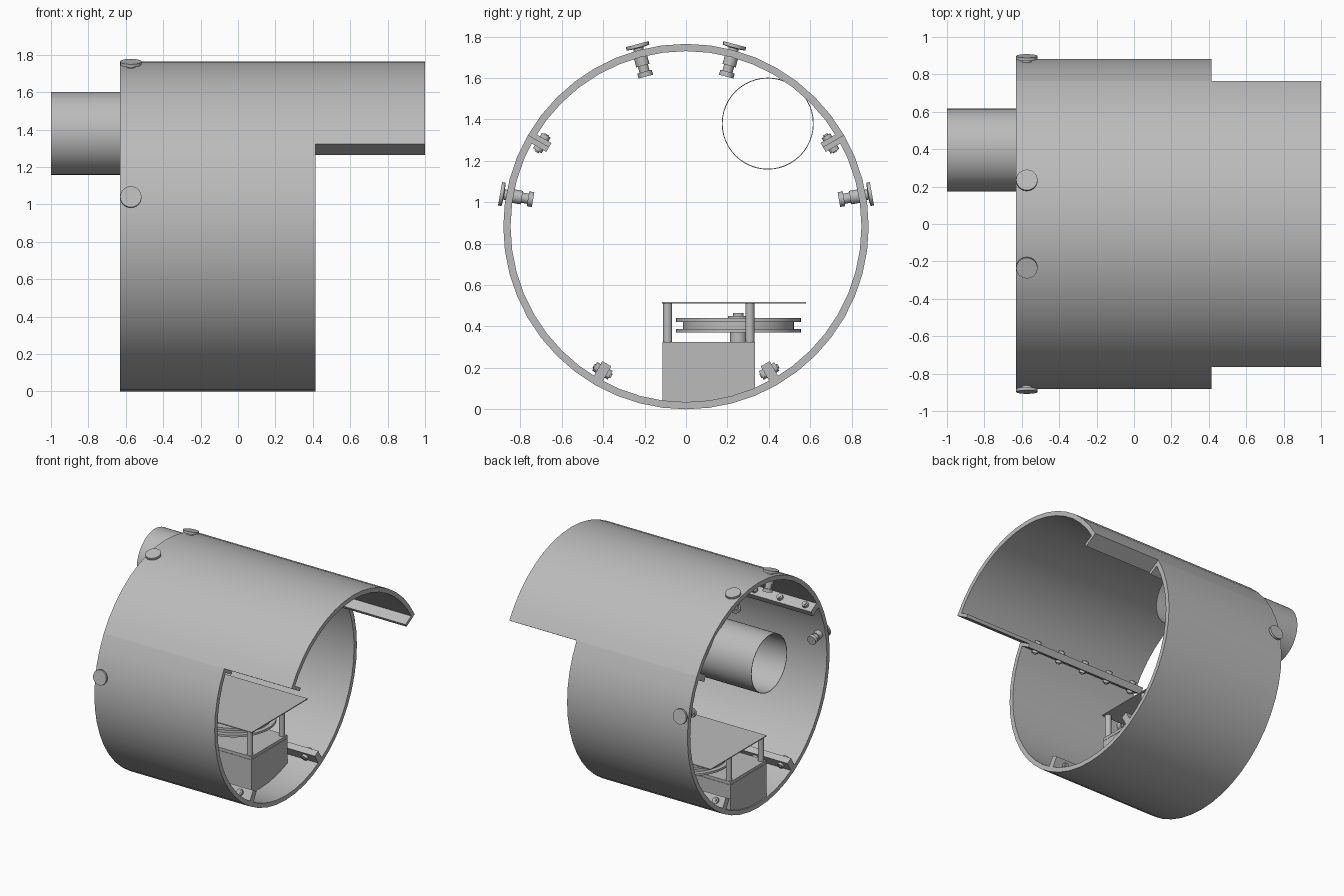
import bpy, bmesh, math
from mathutils import Vector

cube = bpy.data.objects.get("Cube")
if cube:
    bpy.data.objects.remove(cube)

grey = bpy.data.materials.new("plain grey")
grey.use_nodes = True
COLOUR = (0.5, 0.5, 0.5, 1)
grey.diffuse_color = COLOUR
grey.node_tree.nodes["Principled BSDF"].inputs["Base Color"].default_value = COLOUR

R_OUT, R_IN = 0.8825, 0.8475      # drum radii, axis along x
BACK, FRONT, LIP = -0.63, 0.415, 1.0


def finish(name, bm):
    bmesh.ops.recalc_face_normals(bm, faces=bm.faces)
    mesh = bpy.data.meshes.new(name)
    bm.to_mesh(mesh)
    bm.free()
    mesh.materials.append(grey)
    obj = bpy.data.objects.new(name, mesh)
    bpy.context.collection.objects.link(obj)
    bpy.ops.object.select_all(action='DESELECT')
    obj.select_set(True)
    bpy.context.view_layer.objects.active = obj
    bpy.ops.object.shade_smooth_by_angle(angle=math.radians(30))
    return obj


def polar(r, deg, side=0.0):
    """Point (y, z) at a radius and angle about the drum axis, shifted sideways."""
    a = math.radians(deg)
    c, s = math.cos(a), math.sin(a)
    return (r * c - side * s, R_OUT + r * s + side * c)


def prism(name, profile, x0, x1):
    """Extrude a (y, z) outline along x."""
    bm = bmesh.new()
    rings = [[bm.verts.new((x, y, z)) for y, z in profile] for x in (x0, x1)]
    n = len(profile)
    for i in range(n):
        j = (i + 1) % n
        bm.faces.new((rings[0][i], rings[0][j], rings[1][j], rings[1][i]))
    for ring in rings:
        bm.faces.new(ring)
    return finish(name, bm)


def box(name, x0, x1, y0, y1, z0, z1):
    return prism(name, [(y0, z0), (y1, z0), (y1, z1), (y0, z1)], x0, x1)


def lathe(name, origin, axis, stations, segments=24):
    """Solid of revolution from (distance, radius) stations along an axis."""
    bm = bmesh.new()
    turn = Vector(axis).to_track_quat('Z', 'Y')
    rings = []
    for d, r in stations:
        rings.append([bm.verts.new(Vector(origin) + turn @ Vector(
            (r * math.cos(t), r * math.sin(t), d)))
            for t in (math.tau * k / segments for k in range(segments))])
    for a, b in zip(rings, rings[1:]):
        for i in range(segments):
            j = (i + 1) % segments
            bm.faces.new((a[i], a[j], b[j], b[i]))
    bm.faces.new(rings[0])
    bm.faces.new(rings[-1])
    return finish(name, bm)


def shell(name, a0, a1, x0, x1):
    """Curved panel of the drum wall, built strip by strip."""
    bm = bmesh.new()
    steps = round((a1 - a0) / 7.5)
    rows = []
    for i in range(steps + 1):
        deg = a0 + (a1 - a0) * i / steps
        corners = [(x0, R_OUT), (x1, R_OUT), (x1, R_IN), (x0, R_IN)]
        rows.append([bm.verts.new((x, *polar(r, deg))) for x, r in corners])
    for a, b in zip(rows, rows[1:]):
        for k in range(4):
            m = (k + 1) % 4
            bm.faces.new((a[k], a[m], b[m], b[k]))
    bm.faces.new(rows[0])
    bm.faces.new(rows[-1])
    return finish(name, bm)


# Drum wall: a long upper cover over a shorter lower body
shell("upper_cover", 30, 150, BACK, LIP)
shell("lower_body", 150, 390, BACK, FRONT)

# Paired joint flanges with through bolts
for label, deg, up, end in (("upper_left", 30, 1, LIP), ("upper_right", 150, -1, LIP),
                            ("lower_left", -60, 1, FRONT), ("lower_right", 240, -1, FRONT)):
    for part, sign, stop in (("top", up, end), ("bottom", -up, FRONT)):
        t = 0.025 * sign
        prism(f"{label}_{part}_flange",
              [polar(0.765, deg), polar(0.86, deg), polar(0.86, deg, t), polar(0.765, deg, t)],
              BACK, stop)
    a = math.radians(deg)
    for i in range(5):
        x = -0.56 + 0.22 * i
        lathe(f"{label}_flange_bolt_{i + 1}", (x, *polar(0.805, deg)),
              (0, -math.sin(a), math.cos(a)),
              [(-0.05, 0.012), (-0.045, 0.012), (-0.045, 0.024), (-0.025, 0.024),
               (0.025, 0.024), (0.042, 0.024), (0.042, 0.012), (0.05, 0.012)], 12)

# Radial fixing knobs near the back rim
for i, deg in enumerate((10, 75, 105, 170)):
    a = math.radians(deg)
    lathe(f"fixing_knob_{i + 1}", (-0.573, 0, R_OUT), (0, math.cos(a), math.sin(a)),
          [(0.75, 0.036), (0.775, 0.036), (0.775, 0.025), (0.805, 0.025), (0.805, 0.033),
           (0.85, 0.033), (0.85, 0.025), (0.892, 0.025), (0.895, 0.057), (0.912, 0.057)])

# Thin open pipe passing through the back opening
pipe = lathe("side_pipe", (-1, 0.395, 1.38), (1, 0, 0), [(0, 0.222), (0.94, 0.222)], 48)
bm = bmesh.new()
bm.from_mesh(pipe.data)
bmesh.ops.delete(bm, geom=[f for f in bm.faces if len(f.verts) > 4], context='FACES_ONLY')
bm.to_mesh(pipe.data)
bm.free()
wall = pipe.modifiers.new("wall", 'SOLIDIFY')
wall.thickness = 0.004

# Pedestal whose underside follows the drum wall
X0, X1, Y0, Y1 = -0.62, 0.195, -0.113, 0.333
floor = []
for i in range(9):
    y = Y0 + (Y1 - Y0) * i / 8
    floor.append((y, R_OUT - math.sqrt(R_IN ** 2 - y * y)))
prism("pedestal", floor + [(Y1, 0.3), (Y0, 0.3)], X0, X1)
box("pedestal_lid", X0, X1, Y0, Y1, 0.302, 0.325)

# Four posts carrying the thin shelf
for i, x in enumerate((X0 + 0.03, X1 - 0.03)):
    for j, y in enumerate((Y0 + 0.024, Y1 - 0.024)):
        lathe(f"shelf_post_{2 * i + j + 1}", (x, y, 0.325), (0, 0, 1),
              [(0, 0.022), (0.188, 0.022)], 16)
box("shelf", X0, X1 + 0.005, -0.115, 0.58, 0.512, 0.519)

# Grooved wheel on its hub
lathe("grooved_wheel", (-0.21, 0.253, 0.325), (0, 0, 1),
      [(0, 0.04), (0.045, 0.04), (0.045, 0.302), (0.062, 0.302), (0.062, 0.268),
       (0.097, 0.268), (0.097, 0.302), (0.115, 0.302), (0.115, 0.05), (0.125, 0.05),
       (0.125, 0.025), (0.14, 0.025)], 48)
